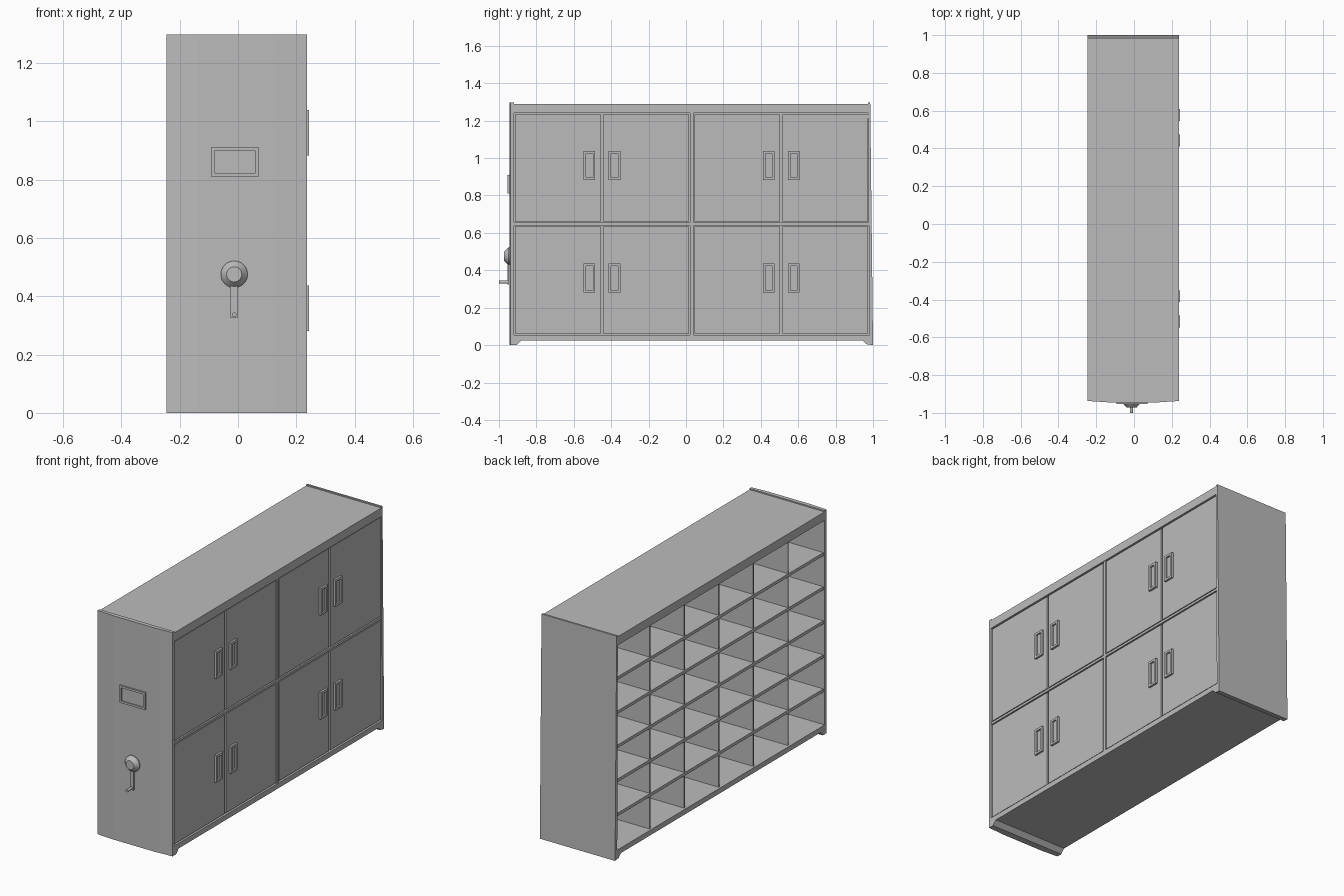
import bpy, bmesh, math
from mathutils import Matrix

old = bpy.data.objects.get("Cube")
if old:
    bpy.data.objects.remove(old, do_unlink=True)

grey = bpy.data.materials.new("steel grey")
grey.use_nodes = True
grey.diffuse_color = (0.5, 0.5, 0.5, 1)
grey.node_tree.nodes["Principled BSDF"].inputs["Base Color"].default_value = (0.5, 0.5, 0.5, 1)

XB, XF = -0.245, 0.237        # open side and door side
Y0, Y1 = -0.92, 0.98          # inside of the end panels
Z0, Z1 = 0.055, 1.24          # opening height


def finish(name, bm):
    bmesh.ops.recalc_face_normals(bm, faces=bm.faces)
    mesh = bpy.data.meshes.new(name)
    bm.to_mesh(mesh)
    bm.free()
    mesh.materials.append(grey)
    obj = bpy.data.objects.new(name, mesh)
    bpy.context.collection.objects.link(obj)
    return obj


def add_box(bm, x, y, z):
    verts = bmesh.ops.create_cube(bm, size=1)["verts"]
    for v in verts:
        for i, (a, b) in enumerate((x, y, z)):
            v.co[i] = a if v.co[i] < 0 else b


def boxes(name, *items):
    bm = bmesh.new()
    for item in items:
        add_box(bm, *item)
    return finish(name, bm)


def prism(name, points, offset):
    bm = bmesh.new()
    face = bm.faces.new([bm.verts.new(p) for p in points])
    new = bmesh.ops.extrude_face_region(bm, geom=[face])["geom"]
    bmesh.ops.translate(bm, vec=offset, verts=[g for g in new if isinstance(g, bmesh.types.BMVert)])
    return finish(name, bm)


def rim(name, axis, a, b, c, d, w, near, far, back):
    """Rectangular raised rim around a sunken plate; axis is its facing direction."""
    parts = [((a, b), (c, c + w), (near, far)), ((a, b), (d - w, d), (near, far)),
             ((a, a + w), (c + w, d - w), (near, far)), ((b - w, b), (c + w, d - w), (near, far)),
             ((a + w, b - w), (c + w, d - w), (near, back))]
    order = (lambda p: (p[2], p[0], p[1])) if axis == "x" else (lambda p: (p[0], p[2], p[1]))
    return boxes(name, *[order(p) for p in parts])


# End panels with turned-out feet, profiled in y and z
width = (XF - XB, 0, 0)
prism("front_end_panel", [(XB, y, z) for y, z in (
    (-0.935, 0), (-0.905, 0), (-0.88, 0.025), (Y0, 0.025), (Y0, 1.297), (-0.935, 1.297))], width)
prism("back_end_panel", [(XB, y, z) for y, z in (
    (1.0, 0), (0.967, 0.004), (0.945, 0.025), (Y1, 0.025), (0.974, 1.297), (0.985, 1.297))], width)

# Slightly bowed front cover
prism("front_cover", [(x, y, 0) for x, y in (
    (XB, -0.934), (XB, -0.937), (-0.137, -0.944), (0.13, -0.944), (XF, -0.937), (XF, -0.934))],
    (0, 0, 1.297))

# Top and base
boxes("top_slab", ((XB, XF), (Y0 - 0.005, Y1), (Z1, 1.29)))
boxes("base_slab", ((XB, XF), (Y0 - 0.005, Y1 + 0.005), (0.025, Z0)))

# Pigeonholes: a grid of shelves and dividers in front of a back sheet
N = 6
boxes("middle_sheet", ((0.0, 0.01), (Y0, Y1), (Z0, Z1)))
for i in range(1, N):
    z = Z0 + (Z1 - Z0) * i / N
    y = Y0 + (Y1 - Y0) * i / N
    boxes("shelf", ((XB + 0.008, 0), (Y0, Y1), (z - 0.009, z + 0.009)))
    boxes("divider", ((XB + 0.012, 0), (y - 0.004, y + 0.004), (Z0, Z1)))

# Door side frame
YM, ZM = (Y0 + Y1) / 2, (Z0 + Z1) / 2
boxes("door_backing", ((0.205, 0.215), (Y0, Y1), (Z0, Z1)))
boxes("door_post", ((0.21, XF - 0.003), (YM - 0.009, YM + 0.009), (Z0, Z1)))
boxes("door_rail", ((0.21, XF - 0.003), (Y0, Y1), (ZM - 0.007, ZM + 0.007)))

# Four pairs of doors, each with a recessed pull
GAP = 0.006
for lo, hi in ((Y0, YM - 0.009), (YM + 0.009, Y1)):
    split = (lo + hi) / 2
    for zlo, zhi, hz in ((Z0, ZM - 0.007, 0.358), (ZM + 0.007, Z1, 0.96)):
        for a, b, side in ((lo, split, -1), (split, hi, 1)):
            boxes("door", ((0.212, 0.232), (a + GAP, b - GAP), (zlo + GAP, zhi - GAP)))
            hy = split + side * 0.067
            rim("door_pull", "x", hy - 0.031, hy + 0.031, hz - 0.078, hz + 0.078,
                0.013, 0.23, 0.244, 0.234)

# Label holder on the front
rim("label_holder", "y", -0.093, 0.072, 0.81, 0.91, 0.012, -0.942, -0.954, -0.948)

# Crank: tapered hub, arm and grip
KX, KZ = -0.013, 0.475


def cone(name, z, r1, r2, y_back, y_front, sides):
    bm = bmesh.new()
    place = Matrix.Translation((KX, (y_back + y_front) / 2, z)) @ Matrix.Rotation(math.pi / 2, 4, "X")
    bmesh.ops.create_cone(bm, cap_ends=True, segments=sides, radius1=r1, radius2=r2,
                          depth=y_back - y_front, matrix=place)
    obj = finish(name, bm)
    for o in bpy.context.selected_objects:
        o.select_set(False)
    obj.select_set(True)
    bpy.context.view_layer.objects.active = obj
    bpy.ops.object.shade_smooth_by_angle(angle=math.radians(35))


cone("crank_base", KZ, 0.046, 0.046, -0.94, -0.95, 32)
cone("crank_hub", KZ, 0.046, 0.026, -0.95, -0.972, 32)
boxes("crank_arm", ((KX - 0.012, KX + 0.011), (-0.955, -0.947), (0.325, KZ - 0.03)))
cone("crank_grip", 0.337, 0.008, 0.008, -0.948, -1.0, 16)
